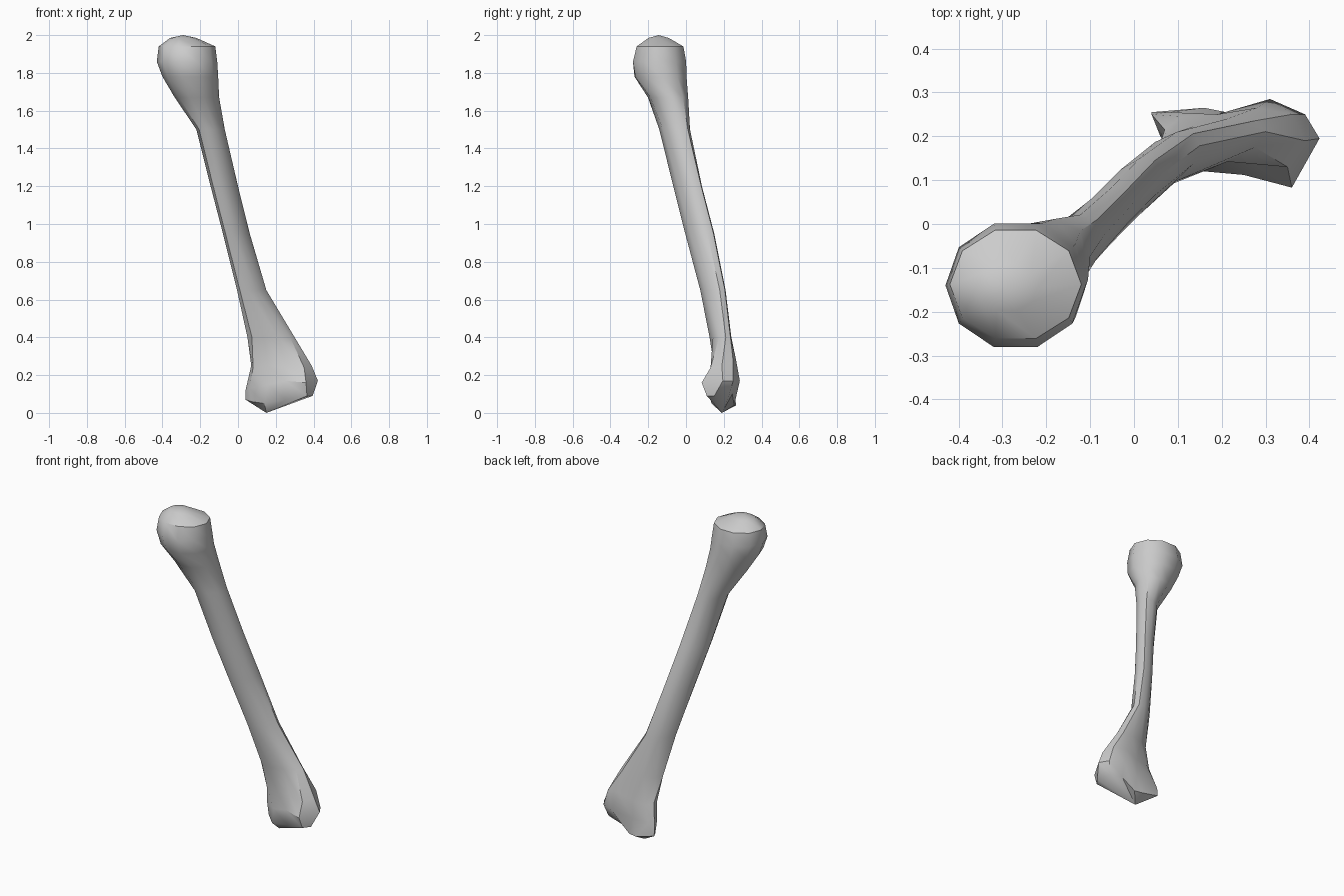
import bpy, bmesh, math

N = 10  # sides around the bone

# Sheared oval sections: z, x min, x max, y min, y max, shear angle
SECTIONS = [
    (1.985, -0.36, -0.22, -0.20, -0.09, 0.0),   # head dome
    (1.94, -0.42, -0.12, -0.265, -0.01, 0.0),   # head rim
    (1.86, -0.43, -0.11, -0.285, 0.005, 0.0),
    (1.78, -0.40, -0.105, -0.275, 0.005, 0.05),
    (1.67, -0.335, -0.10, -0.20, 0.01, 0.2),    # neck
    (1.50, -0.22, -0.07, -0.14, 0.02, 0.4),     # shaft
    (1.20, -0.145, 0.0, -0.068, 0.085, 0.55),
    (0.95, -0.08, 0.062, -0.005, 0.15, 0.55),
    (0.65, -0.005, 0.15, 0.075, 0.21, 0.55),
    (0.40, 0.05, 0.30, 0.125, 0.24, 0.5),       # flare
]

# Irregular elbow rings, counter-clockwise from +x
ELBOW_UPPER = [
    (0.39, 0.19, 0.25), (0.36, 0.25, 0.27), (0.28, 0.265, 0.28),
    (0.19, 0.25, 0.25), (0.11, 0.245, 0.24), (0.07, 0.215, 0.25),
    (0.08, 0.17, 0.24), (0.16, 0.15, 0.25), (0.25, 0.15, 0.24),
    (0.35, 0.13, 0.24)]
ELBOW_WIDE = [
    (0.423, 0.195, 0.17), (0.39, 0.25, 0.17), (0.31, 0.285, 0.17),
    (0.19, 0.25, 0.14), (0.08, 0.255, 0.14), (0.04, 0.25, 0.12),
    (0.06, 0.20, 0.13), (0.16, 0.12, 0.15), (0.25, 0.112, 0.17),
    (0.36, 0.083, 0.16)]
ELBOW_LOWER = [
    (0.395, 0.15, 0.09), (0.37, 0.23, 0.10), (0.29, 0.245, 0.10),
    (0.21, 0.255, 0.04), (0.16, 0.265, 0.04), (0.04, 0.255, 0.07),
    (0.07, 0.20, 0.06), (0.14, 0.135, 0.05), (0.25, 0.13, 0.07),
    (0.365, 0.11, 0.09)]


def oval(z, x0, x1, y0, y1, shear):
    cx, cy, hx, hy = (x0 + x1) / 2, (y0 + y1) / 2, (x1 - x0) / 2, (y1 - y0) / 2
    pts = []
    for k in range(N):
        t = 2 * math.pi * k / N
        pts.append((cx + hx * math.cos(t), cy + hy * math.sin(t + shear) * 1.02, z))
    return pts


def loft(name, rings, top, bottom):
    bm = bmesh.new()
    loops = [[bm.verts.new(p) for p in ring] for ring in rings]
    for a, b in zip(loops, loops[1:]):
        for k in range(N):
            j = (k + 1) % N
            bm.faces.new((a[k], b[k], b[j], a[j]))
    # Close both ends with fans
    for tip, loop in ((top, loops[0]), (bottom, loops[-1])):
        v = bm.verts.new(tip)
        for k in range(N):
            bm.faces.new((v, loop[k], loop[(k + 1) % N]))
    bmesh.ops.recalc_face_normals(bm, faces=bm.faces)
    mesh = bpy.data.meshes.new(name)
    bm.to_mesh(mesh)
    bm.free()
    obj = bpy.data.objects.new(name, mesh)
    bpy.context.collection.objects.link(obj)
    return obj


# Whole bone: domed head, slanting shaft and knobbed elbow end
rings = [oval(*s) for s in SECTIONS] + [ELBOW_UPPER, ELBOW_WIDE, ELBOW_LOWER]
bone = loft("upper_arm_bone", rings, (-0.29, -0.145, 2.0), (0.15, 0.19, 0.0))

bpy.context.view_layer.objects.active = bone
bone.select_set(True)
bpy.ops.object.shade_smooth_by_angle(angle=math.radians(40))
